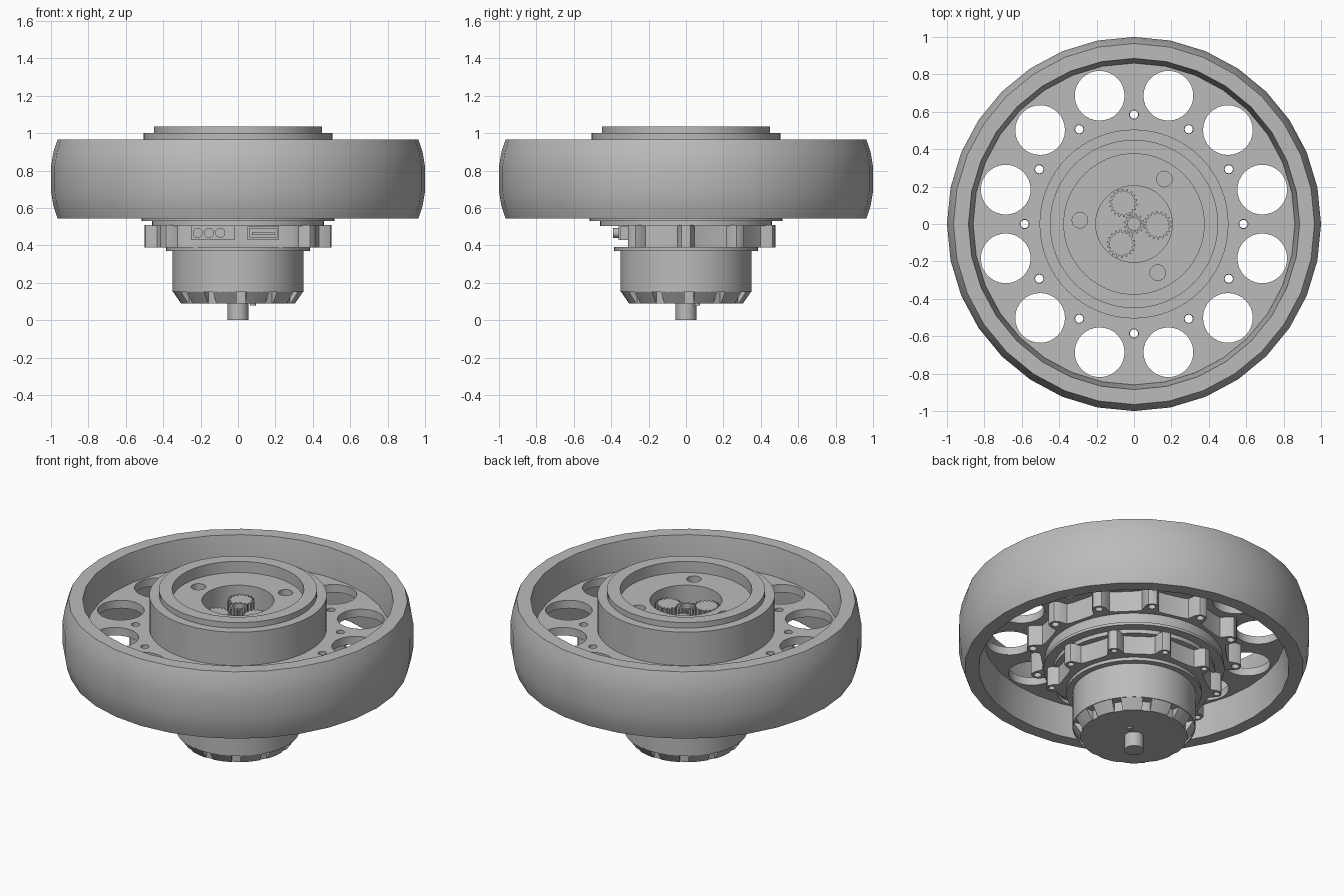
import bpy, bmesh
from math import sin, cos, pi, radians
from mathutils import Matrix

cube = bpy.data.objects.get("Cube")
if cube:
    bpy.data.objects.remove(cube)

# One machined grey finish
grey = bpy.data.materials.new("machined grey")
grey.use_nodes = True
COLOUR = (0.5, 0.5, 0.5, 1)
grey.diffuse_color = COLOUR
grey.node_tree.nodes["Principled BSDF"].inputs["Base Color"].default_value = COLOUR


def finish(name, bm):
    bmesh.ops.remove_doubles(bm, verts=bm.verts, dist=0.0001)
    bmesh.ops.recalc_face_normals(bm, faces=bm.faces)
    mesh = bpy.data.meshes.new(name)
    bm.to_mesh(mesh)
    bm.free()
    mesh.materials.append(grey)
    obj = bpy.data.objects.new(name, mesh)
    bpy.context.collection.objects.link(obj)
    bpy.ops.object.select_all(action='DESELECT')
    obj.select_set(True)
    bpy.context.view_layer.objects.active = obj
    bpy.ops.object.shade_smooth_by_angle(angle=radians(30))
    return obj


def polar(r, deg, cx=0, cy=0):
    return cx + r * cos(radians(deg)), cy + r * sin(radians(deg))


def circle(r, cx=0, cy=0, n=48):
    return [polar(r, 360 * i / n, cx, cy) for i in range(n)]


def lathe(name, profile, n=48, closed=True):
    """Revolve (radius, height) points; a closed profile makes a ring."""
    bm = bmesh.new()
    verts = [bm.verts.new((r, 0, z)) for r, z in profile]
    edges = [bm.edges.new(pair) for pair in zip(verts, verts[1:])]
    if closed:
        edges.append(bm.edges.new((verts[-1], verts[0])))
    bmesh.ops.spin(bm, geom=verts + edges, cent=(0, 0, 0), axis=(0, 0, 1),
                   angle=2 * pi, steps=n, use_duplicate=False)
    return finish(name, bm)


def plate(name, loops, z0, z1):
    """Extrude a flat outline; further loops become through holes."""
    curve = bpy.data.curves.new(name, 'CURVE')
    curve.dimensions = '2D'
    curve.fill_mode = 'BOTH'
    curve.extrude = (z1 - z0) / 2
    for loop in loops:
        spline = curve.splines.new('POLY')
        spline.points.add(len(loop) - 1)
        for point, (x, y) in zip(spline.points, loop):
            point.co = (x, y, 0, 1)
        spline.use_cyclic_u = True
    temp = bpy.data.objects.new(name + " outline", curve)
    bpy.context.collection.objects.link(temp)
    bpy.context.view_layer.update()
    bm = bmesh.new()
    bm.from_mesh(temp.to_mesh())
    temp.to_mesh_clear()
    bpy.data.objects.remove(temp)
    bpy.data.curves.remove(curve)
    bmesh.ops.translate(bm, vec=(0, 0, (z0 + z1) / 2), verts=bm.verts)
    return finish(name, bm)


def box(name, lo, hi):
    bm = bmesh.new()
    size = [b - a for a, b in zip(lo, hi)]
    mid = [(a + b) / 2 for a, b in zip(lo, hi)]
    bmesh.ops.create_cube(bm, size=1, matrix=Matrix.Translation(mid) @ Matrix.Diagonal((*size, 1)))
    return finish(name, bm)


def lugs(count, valley, tip):
    """Outline of a ring with rounded bolt lugs."""
    shape = [(-0.3, valley), (-0.17, valley + 0.01), (-0.13, tip - 0.03), (-0.08, tip - 0.005),
             (0, tip), (0.08, tip - 0.005), (0.13, tip - 0.03), (0.17, valley + 0.01), (0.3, valley)]
    return [polar(r, 360 / count * (k + t)) for k in range(count) for t, r in shape]


def teeth(count, root, tip, cx=0, cy=0):
    shape = [(0, root), (0.35, root), (0.5, tip), (0.8, tip)]
    return [polar(r, 360 / count * (k + t), cx, cy) for k in range(count) for t, r in shape]


def holes(count, ring, r, phase=0, n=20):
    return [circle(r, *polar(ring, phase + 360 * k / count), n) for k in range(count)]


# Tyre and rim wall
lathe("tyre", [(0.965, 0.545), (0.987, 0.61), (1, 0.69), (1, 0.82), (0.987, 0.9), (0.965, 0.965),
               (0.885, 0.965), (0.86, 0.8), (0.86, 0.73), (0.885, 0.545)], 32)

# Wheel web with lightening holes and bolt holes
plate("wheel_web", [circle(0.866, n=64), circle(0.45)]
      + holes(12, 0.71, 0.133, 15, 32) + holes(12, 0.585, 0.024), 0.74, 0.79)

# Upper bolt flange under the web
plate("upper_lug_ring", [lugs(12, 0.53, 0.62), circle(0.45)] + holes(12, 0.585, 0.022), 0.61, 0.74)

# Hub shell with stepped top rim
lathe("hub_shell", [(0.375, 0.545), (0.375, 1.035), (0.45, 1.035), (0.45, 1.0),
                    (0.505, 1.0), (0.505, 0.545)], 64)
plate("hub_face", [circle(0.378), circle(0.205)] + holes(3, 0.29, 0.042, 56), 0.88, 0.965)
lathe("gear_well", [(0.205, 0.96), (0.205, 0.78), (0.225, 0.78), (0.225, 0.96)])
plate("gear_floor", [circle(0.378)], 0.74, 0.78)

# Sun gear and three planet gears
plate("sun_gear", [teeth(12, 0.042, 0.056), circle(0.034, n=24)], 0.78, 0.93)
for k in range(3):
    cx, cy = polar(0.126, 120 * k - 3)
    plate(f"planet_gear_{k + 1}", [teeth(18, 0.062, 0.076, cx, cy)], 0.78, 0.91)

# Bearing plates between the wheel and the motor mount
lathe("seal_plate", [(0, 0.53), (0.515, 0.53), (0.515, 0.547), (0, 0.547)], 64, False)
lathe("spacer_plate", [(0, 0.505), (0.46, 0.505), (0.46, 0.531), (0, 0.531)], 64, False)

# Lower bolt flange with a flattened front for the sockets
outline = [(x, max(y, -0.31)) for x, y in lugs(10, 0.425, 0.5)]
bolts = [h for h in holes(10, 0.47, 0.018) if min(y for x, y in h) > -0.3]
plate("lower_lug_ring", [outline] + bolts, 0.39, 0.51)
lathe("mount_lip", [(0, 0.37), (0.385, 0.37), (0.385, 0.392), (0, 0.392)], 48, False)

# Three-pin power socket
box("power_socket", (-0.25, -0.36, 0.43), (-0.02, -0.29, 0.505))
for k in range(3):
    bm = bmesh.new()
    place = Matrix.Translation((-0.215 + 0.06 * k, -0.37, 0.467)) @ Matrix.Rotation(pi / 2, 4, 'X')
    bmesh.ops.create_cone(bm, cap_ends=True, segments=20, radius1=0.027, radius2=0.027,
                          depth=0.04, matrix=place)
    finish(f"power_pin_{k + 1}", bm)

# Signal socket: frame and inner tongue
for z in (0.43, 0.49):
    box("signal_socket_rail", (0.05, -0.35, z), (0.22, -0.29, z + 0.012))
for x in (0.05, 0.208):
    box("signal_socket_side", (x, -0.35, 0.43), (x + 0.012, -0.29, 0.502))
box("signal_tongue", (0.075, -0.34, 0.455), (0.195, -0.29, 0.472))

# Motor can, then a chamfered end with vent slots between pads
lathe("motor_can", [(0, 0.15), (0.35, 0.15), (0.35, 0.375), (0, 0.375)], 64, False)
lathe("motor_end", [(0, 0.09), (0.3, 0.09), (0.3, 0.152), (0, 0.152)], 48, False)
for k in range(12):
    bm = bmesh.new()
    rings = []
    for step in range(5):
        a = 30 * k + 3 + 4.5 + step * 21 / 4
        section = [(0.28, 0.09), (0.305, 0.09), (0.35, 0.155), (0.28, 0.155)]
        rings.append([bm.verts.new((*polar(r, a), z)) for r, z in section])
    for a, b in zip(rings, rings[1:]):
        for i in range(4):
            j = (i + 1) % 4
            bm.faces.new((a[i], a[j], b[j], b[i]))
    bm.faces.new(rings[0])
    bm.faces.new(rings[-1])
    finish(f"end_pad_{k + 1}", bm)

# Output shaft and locating pin
lathe("shaft", [(0, 0), (0.055, 0), (0.055, 0.1), (0, 0.1)], 32, False)
plate("locating_pin", [circle(0.015, 0.08, 0.06, 16)], 0.08, 0.095)
